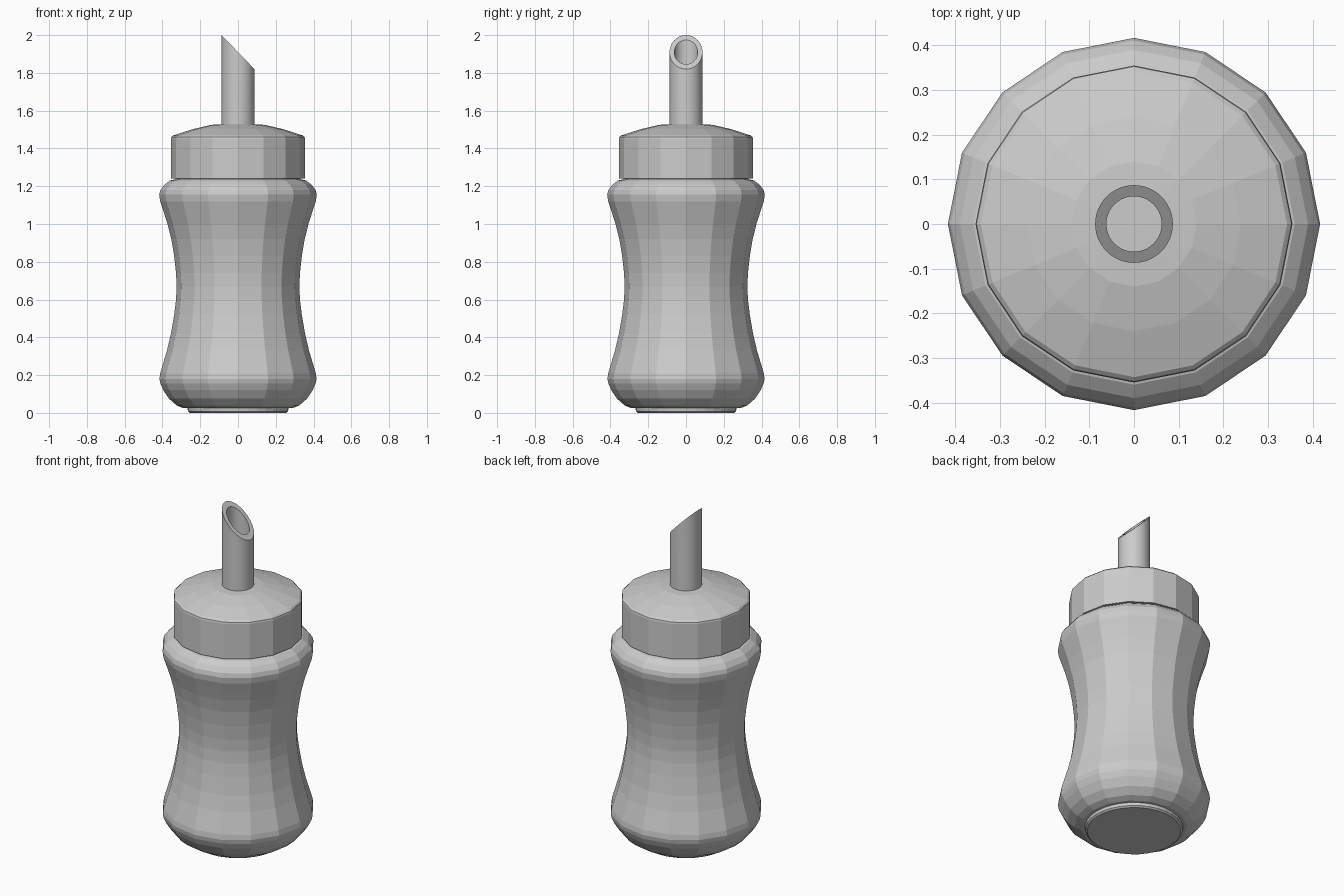
import bpy, bmesh, math

if "Cube" in bpy.data.objects:
    bpy.data.objects.remove(bpy.data.objects["Cube"])


def lathe(name, profile, sides, closed=False, zfun=None):
    """Spin (radius, z) points round z; radius 0 makes a pole."""
    bm = bmesh.new()
    rings = []
    for i, (r, z) in enumerate(profile):
        if r == 0:
            rings.append([bm.verts.new((0, 0, z))] * sides)
            continue
        ring = []
        for k in range(sides):
            a = 2 * math.pi * k / sides
            x, y = r * math.cos(a), r * math.sin(a)
            ring.append(bm.verts.new((x, y, zfun(i, x, z) if zfun else z)))
        rings.append(ring)
    pairs = list(zip(rings, rings[1:]))
    if closed:
        pairs.append((rings[-1], rings[0]))
    for lo, hi in pairs:
        for k in range(sides):
            n = (k + 1) % sides
            quad = list(dict.fromkeys((lo[k], lo[n], hi[n], hi[k])))
            if len(quad) > 2:
                bm.faces.new(quad)
    bmesh.ops.recalc_face_normals(bm, faces=bm.faces)
    me = bpy.data.meshes.new(name)
    bm.to_mesh(me)
    bm.free()
    ob = bpy.data.objects.new(name, me)
    bpy.context.collection.objects.link(ob)
    return ob


# Waisted jar, with neck hidden under the lid
lathe("jar", [
    (0, 0.025), (0.29, 0.025), (0.325, 0.04), (0.365, 0.075), (0.395, 0.12),
    (0.411, 0.155), (0.416, 0.18), (0.412, 0.21), (0.397, 0.26), (0.376, 0.33),
    (0.355, 0.42), (0.338, 0.52), (0.328, 0.6), (0.325, 0.67), (0.328, 0.74),
    (0.338, 0.83), (0.353, 0.92), (0.373, 1.0), (0.397, 1.075), (0.412, 1.12),
    (0.417, 1.155), (0.411, 1.18), (0.39, 1.208), (0.36, 1.23), (0.33, 1.238),
    (0.325, 1.42), (0, 1.42)], 16)

# Low round foot
lathe("foot", [(0, 0), (0.255, 0), (0.265, 0.008), (0.268, 0.03), (0, 0.03)], 32)

# Faceted screw lid with shallow domed top
lathe("lid", [
    (0.335, 1.24), (0.355, 1.24), (0.355, 1.45), (0.353, 1.46), (0.343, 1.469),
    (0.24, 1.502), (0.14, 1.525), (0.07, 1.529), (0, 1.53), (0, 1.43), (0.335, 1.43)],
    16, closed=True)

# Pouring tube, cut at a slant
slant = lambda i, x, z: 1.91 - x * 0.09 / 0.087 if i in (1, 2) else z
tube = lathe("spout", [(0.087, 1.5), (0.087, 1.9), (0.062, 1.9), (0.062, 1.5)],
             48, closed=True, zfun=slant)
bpy.context.view_layer.objects.active = tube
tube.select_set(True)
bpy.ops.object.shade_smooth_by_angle(angle=math.radians(30))
